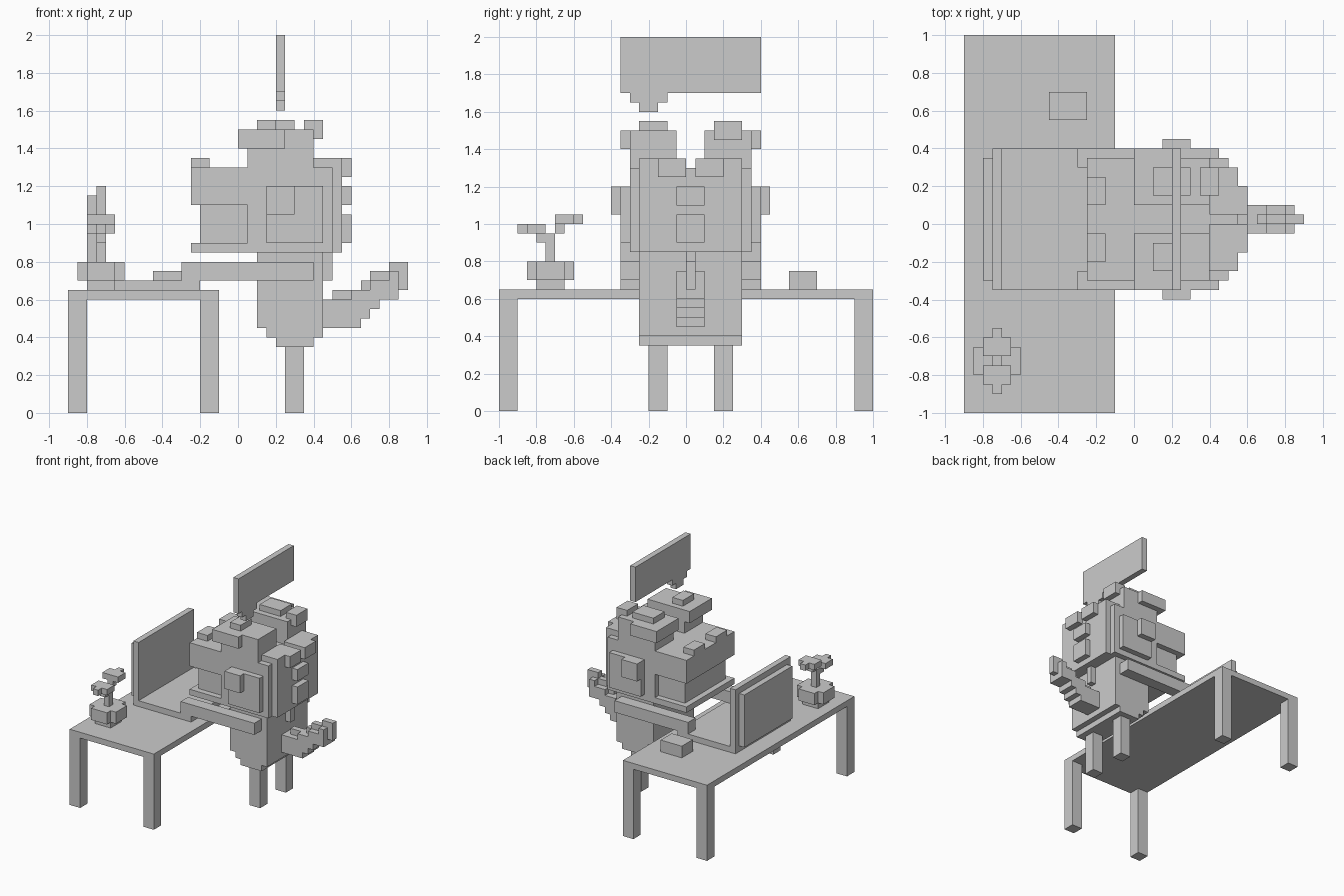
import bpy
import bmesh

old = bpy.data.objects.get("Cube")
if old:
    bpy.data.objects.remove(old, do_unlink=True)

grey = bpy.data.materials.new("plain_grey")
grey.use_nodes = True
COLOUR = (0.6, 0.6, 0.6, 1)
grey.diffuse_color = COLOUR
grey.node_tree.nodes["Principled BSDF"].inputs["Base Color"].default_value = COLOUR

U = 0.05     # block size; all positions below are counted in blocks
MID = 0.5    # the figure's plane of symmetry in y


def part(name, *boxes):
    """One object from boxes given as (x0, x1, y0, y1, z0, z1)."""
    bm = bmesh.new()
    for x0, x1, y0, y1, z0, z1 in boxes:
        cube = bmesh.ops.create_cube(bm, size=1)
        for v in cube["verts"]:
            v.co = ((x0 if v.co.x < 0 else x1) * U,
                    (y0 if v.co.y < 0 else y1) * U,
                    (z0 if v.co.z < 0 else z1) * U)
    mesh = bpy.data.meshes.new(name)
    bm.to_mesh(mesh)
    bm.free()
    mesh.materials.append(grey)
    obj = bpy.data.objects.new(name, mesh)
    bpy.context.collection.objects.link(obj)


def pair(name, *boxes):
    """A left part and its mirrored right part."""
    part("left_" + name, *boxes)
    part("right_" + name, *[(a, b, 2 * MID - d, 2 * MID - c, e, f)
                            for a, b, c, d, e, f in boxes])


# Desk
part("desk_top", (-18, -2, -20, 20, 12, 13))
for x, side in ((-18, "rear"), (-4, "near")):
    for y, end in ((-20, "right"), (18, "left")):
        part(f"desk_leg_{side}_{end}", (x, x + 2, y, y + 2, 0, 12))

# Laptop and mouse
part("laptop_base", (-15, -4, -7, 8, 13, 14))
part("laptop_screen", (-15, -14, -7, 8, 14, 24))
part("laptop_back", (-16, -15, -6, 7, 14, 23))
part("mouse", (-9, -5, 11, 14, 13, 15))

# Potted plant
part("plant_pot", (-16, -13, -16, -13, 13, 14),
     (-17, -12, -16, -13, 14, 16), (-16, -13, -17, -12, 14, 16))
part("plant_stem", (-15, -14, -15, -14, 16, 19), (-15, -14, -16, -14, 18, 19),
     (-15, -14, -14, -13, 19, 20))
part("plant_leaf_low", (-16, -13, -17, -15, 19, 20), (-15, -14, -18, -17, 19, 20))
part("plant_leaf_high", (-16, -13, -14, -12, 20, 21), (-15, -14, -12, -11, 20, 21))

# Body, limbs and tail
part("body", (2, 9, -5, 6, 9, 17), (3, 9, -5, 6, 8, 9), (4, 8, -5, 6, 7, 8))
part("body_ridge", (9, 10, 0, 1, 14, 18))
pair("leg", (5, 7, 3, 5, 0, 7))
pair("arm", (-6, 8, 6, 8, 14, 16))
part("tail", (9, 13, -1, 2, 9, 12), (12, 14, -1, 2, 10, 13),
     (14, 15, -1, 2, 11, 14), (15, 16, -1, 2, 12, 14), (16, 17, -1, 2, 12, 15))
part("tail_ridge", (10, 13, 0, 1, 12, 13), (13, 14, 0, 1, 13, 14),
     (14, 16, 0, 1, 14, 15), (16, 18, 0, 1, 13, 16))

# Head
part("head", (1, 10, -6, 7, 17, 26), (10, 11, -5, 6, 17, 26))
part("snout", (-5, 1, -6, 7, 22, 26))
part("mouth", (-4, 1, -5, 6, 18, 22))
part("lower_jaw", (-5, 1, -6, 7, 17, 18))
pair("nostril", (-5, -3, 2, 5, 26, 27))
pair("cheek", (3, 9, 7, 8, 18, 24))
pair("ear", (3, 6, 8, 9, 21, 24))
pair("eye", (1, 8, 2, 7, 26, 30))
pair("brow", (0, 5, 2, 8, 28, 30))
pair("crest", (8, 11, 1, 6, 26, 27), (11, 12, 1, 4, 25, 27))
part("back_spikes", (11, 12, -1, 2, 22, 24), (11, 12, -1, 2, 18, 21))
part("left_eye_bumps", (2, 6, 3, 6, 30, 31), (7, 9, 3, 6, 29, 31))
part("right_eye_bump", (2, 4, -5, -2, 30, 31))

# Speech bubble
part("speech_bubble", (4, 5, -7, 8, 34, 40), (4, 5, -6, -2, 33, 34),
     (4, 5, -5, -3, 32, 33))
